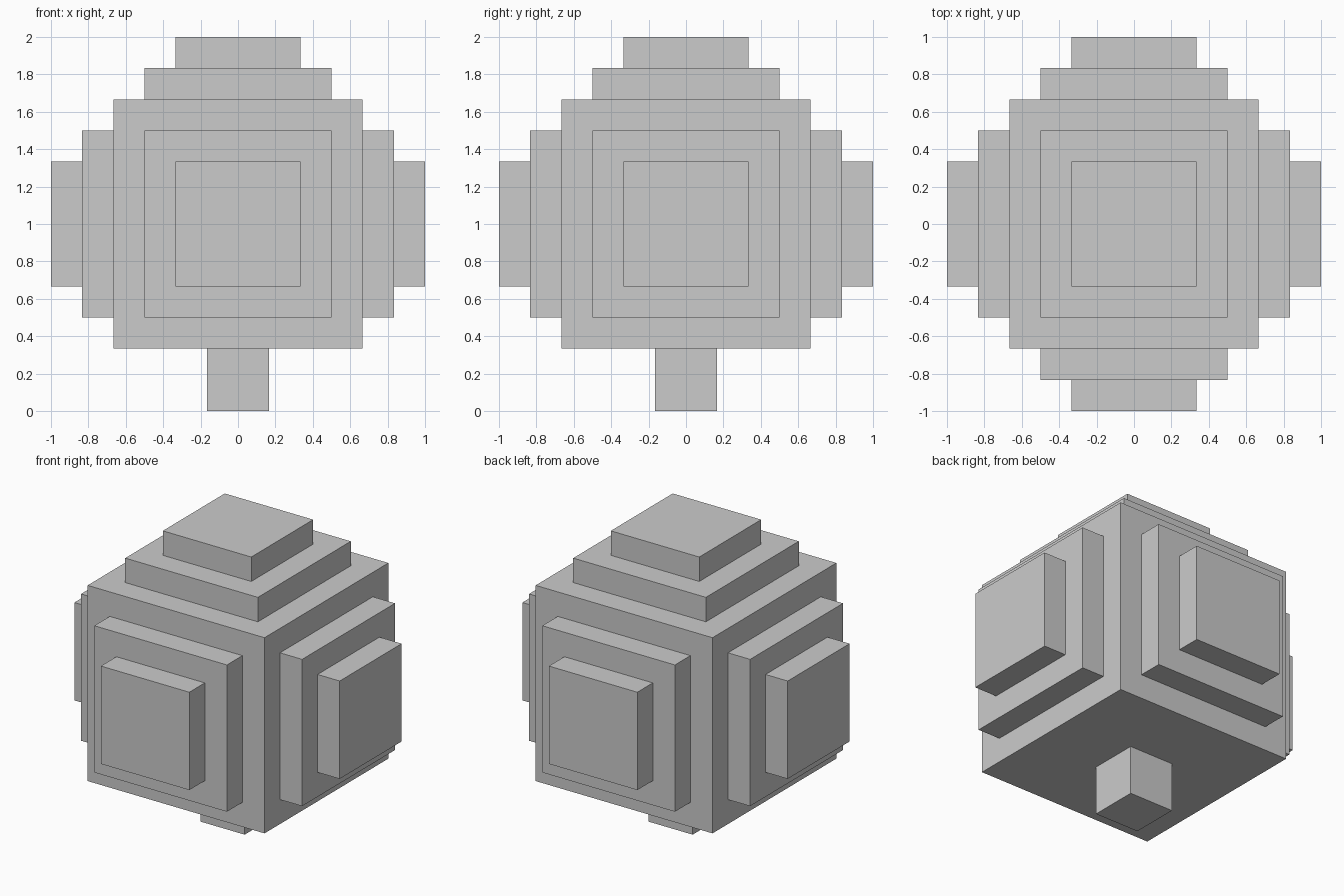
import bpy, bmesh
from mathutils import Matrix

if "Cube" in bpy.data.objects:
    bpy.data.objects.remove(bpy.data.objects["Cube"])

U = 1 / 6  # grid unit of the blocky design


def make_object(name, bm):
    bmesh.ops.recalc_face_normals(bm, faces=bm.faces[:])
    mesh = bpy.data.meshes.new(name)
    bm.to_mesh(mesh)
    bm.free()
    obj = bpy.data.objects.new(name, mesh)
    bpy.context.collection.objects.link(obj)
    return obj


def cube(size, z):
    bm = bmesh.new()
    bmesh.ops.create_cube(bm, size=size, matrix=Matrix.Translation((0, 0, z)))
    bm.normal_update()
    return bm


# Canopy: a cube with two raised square tiers on every side but the bottom
bm = cube(8 * U, 1)
sides = [f for f in bm.faces if f.normal.z > -0.5]
for tier in range(2):
    bmesh.ops.inset_individual(bm, faces=sides, thickness=U, use_even_offset=True)
    bm.normal_update()
    sides = bmesh.ops.extrude_discrete_faces(bm, faces=sides)["faces"]
    bm.normal_update()
    for f in sides:
        bmesh.ops.translate(bm, verts=f.verts[:], vec=f.normal * U)
    bm.normal_update()
make_object("canopy", bm)

# Trunk: a short square post under the canopy
make_object("trunk", cube(2 * U, U))
